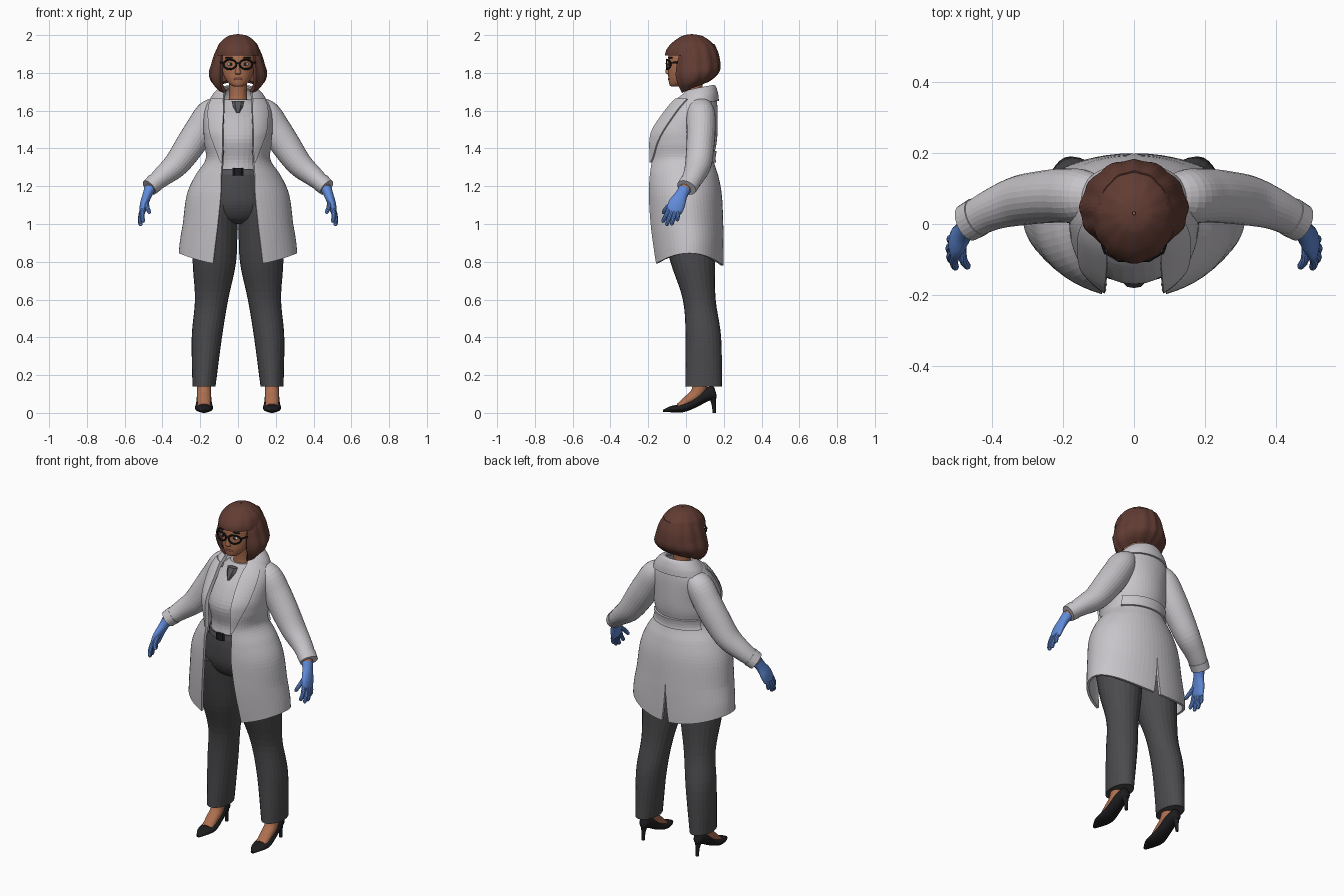
import bpy, bmesh, math
from mathutils import Vector

cube = bpy.data.objects.get("Cube")
if cube:
    bpy.data.objects.remove(cube, do_unlink=True)


def material(name, r, g, b):
    m = bpy.data.materials.new(name)
    m.use_nodes = True
    m.diffuse_color = (r, g, b, 1)
    bsdf = next(n for n in m.node_tree.nodes if n.type == 'BSDF_PRINCIPLED')
    bsdf.inputs["Base Color"].default_value = (r, g, b, 1)
    return m


HAIR = material("brown hair", .12, .045, .033)
SKIN = material("warm skin", .42, .16, .08)
COAT = material("coat white", .58, .56, .59)
SHIRT = material("shirt grey", .52, .5, .53)
PANTS = material("charcoal cloth", .07, .07, .075)
GLOVE = material("glove blue", .12, .26, .7)
BLACK = material("black", .012, .012, .014)
TRIM = material("trim grey", .1, .1, .11)
WHITE = material("eye white", .7, .68, .65)
LIPS = material("lips", .3, .09, .06)
parts = []


def finish(name, bm, mat, mirror=False, thick=0):
    bmesh.ops.recalc_face_normals(bm, faces=bm.faces)
    me = bpy.data.meshes.new(name)
    bm.to_mesh(me)
    bm.free()
    me.materials.append(mat)
    ob = bpy.data.objects.new(name, me)
    bpy.context.collection.objects.link(ob)
    if mirror:
        ob.modifiers.new("mirror", 'MIRROR')
    if thick:
        mod = ob.modifiers.new("cloth", 'SOLIDIFY')
        mod.thickness, mod.offset = thick, 0
    parts.append(ob)
    return ob


def resample(rows, k=6):
    """Smooth curve through rows of numbers."""
    out, last = [], len(rows) - 1
    for i in range(last):
        near = [rows[max(0, min(last, i + d))] for d in (-1, 0, 1, 2)]
        for s in range(k):
            u = s / k
            out.append([.5 * (2*b + (c-a)*u + (2*a-5*b+4*c-d)*u*u + (3*b-a-3*c+d)*u**3)
                        for a, b, c, d in zip(*near)])
    return out + [list(rows[last])]


def skin_grid(bm, grid, closed):
    n = len(grid[0])
    for r, s in zip(grid, grid[1:]):
        for j in range(n if closed else n - 1):
            k = (j + 1) % n
            bm.faces.new((r[j], r[k], s[k], s[j]))


def tube(name, rows, mat, ref=None, mirror=False, n=24, steps=5):
    """Loft of ellipses; row = x, y, z, radius, radius. No ref: level rings."""
    bm, grid = bmesh.new(), []
    rows = resample(rows, steps)
    for i, (x, y, z, ra, rb) in enumerate(rows):
        u, v = Vector((1, 0, 0)), Vector((0, 1, 0))
        if ref:
            t = Vector(rows[min(i + 1, len(rows) - 1)][:3]) - Vector(rows[max(i - 1, 0)][:3])
            u = Vector(ref).cross(t).normalized()
            v = t.cross(u).normalized()
        ring = [j * math.tau / n for j in range(n)]
        grid.append([bm.verts.new(Vector((x, y, z)) + u * ra * math.cos(a) + v * rb * math.sin(a))
                     for a in ring])
    skin_grid(bm, grid, True)
    bm.faces.new(grid[0])
    bm.faces.new(grid[-1])
    return finish(name, bm, mat, mirror)


def shell(name, rows, mat, span=None, off=0, lift=None, wave=0, thick=.014, n=28):
    """Mirrored wrap; row = z, width, centre y, front depth, back depth, opening, slit."""
    bm, grid = bmesh.new(), []
    for i, (z, rx, cy, rf, rb, gap, slit) in enumerate(rows):
        a0 = math.asin(min(1, max(0, gap) / rx))
        a1 = math.pi - math.asin(min(1, max(0, slit) / rx))
        if span:
            a0, a1 = span(i / (len(rows) - 1), a0, a1)
        line = []
        for j in range(n + 1):
            a = a0 + (a1 - a0) * j / n
            k = 1 + wave * math.cos(12 * a + 3 * z)
            depth = rf if math.cos(a) > 0 else rb
            line.append(bm.verts.new(((rx + off) * k * math.sin(a), cy - (depth + off) * k * math.cos(a),
                                      z + (lift(a, z) if lift else 0))))
        grid.append(line)
    skin_grid(bm, grid, False)
    return finish(name, bm, mat, True, thick)


def ball(name, loc, size, mat, mirror=False):
    bm = bmesh.new()
    bmesh.ops.create_uvsphere(bm, u_segments=16, v_segments=10, radius=1)
    for v in bm.verts:
        v.co = Vector(a * s + c for a, s, c in zip(v.co, size, loc))
    return finish(name, bm, mat, mirror)


X, Y = (1, 0, 0), (0, 1, 0)

# Trousers, belt and shirt
tube("trouser_leg", [(.18, .093, .14, .061, .097), (.165, .092, .4, .08, .094), (.14, .07, .6, .088, .087),
                     (.125, .035, .8, .115, .118), (.12, .01, 1, .117, .143), (.11, 0, 1.1, .11, .15)],
     PANTS, mirror=True)
tube("trouser_seat", [(0, 0, 1, .06, .06), (0, 0, 1.03, .14, .12), (0, 0, 1.1, .19, .158),
                      (0, -.005, 1.2, .175, .162), (0, -.01, 1.29, .135, .152)], PANTS, n=32)
tube("belt", [(0, -.01, 1.262, .15, .16), (0, -.01, 1.292, .146, .158)], TRIM, n=32, steps=1)
tube("belt_buckle", [(0, -.168, 1.258, .028, .012), (0, -.168, 1.296, .028, .012)], BLACK, n=8, steps=1)
tube("shirt", [(0, -.01, 1.28, .138, .153), (0, -.005, 1.34, .14, .148), (0, -.012, 1.45, .155, .157),
               (0, .005, 1.55, .15, .125), (0, .035, 1.62, .115, .085), (0, .045, 1.66, .07, .06)], SHIRT, n=32)
tube("neck_tie", [(0, -.05, 1.65, .034, .016), (0, -.066, 1.625, .028, .016), (0, -.09, 1.588, .008, .01)],
     TRIM, n=6, steps=1)

# Open coat with a rear slit and a dipping hem
coat_rows = resample([
    (1.71, .085, .07, .07, .075, .07, 0), (1.66, .14, .06, .12, .095, .075, 0),
    (1.6, .172, .04, .15, .12, .075, 0), (1.5, .175, 0, .182, .16, .08, 0),
    (1.43, .172, 0, .2, .155, .08, 0), (1.34, .165, 0, .2, .14, .08, 0),
    (1.25, .222, 0, .202, .165, .087, 0), (1.15, .265, 0, .202, .183, .09, 0),
    (1, .285, .01, .205, .18, .105, 0), (.87, .3, .02, .202, .172, .12, .01),
    (.78, .306, .02, .19, .172, .13, .022)])


def hem(a, z):
    return max(0, min(1, (1 - z) / .2)) * .065 * math.sin(a) ** 2


shell("coat_body", coat_rows, COAT, lift=hem)
shell("lapel", coat_rows[6:32], COAT, off=.012, thick=.01, n=10,
      span=lambda t, a, b: (a - .03, a + .02 + .58 * (1 - t ** 2)))
shell("back_half_belt", coat_rows[27:32], COAT, off=.01, n=14, span=lambda t, a, b: (2.1, math.pi))
shell("collar", resample([(1.725, .078, .06, .06, .075, .062, 0), (1.727, .098, .065, .08, .085, .066, 0),
                          (1.69, .133, .065, .11, .098, .075, 0), (1.652, .15, .065, .125, .102, .085, 0)]),
      COAT, lift=lambda a, z: -.015 * (1 + math.cos(a)))

# Sleeves
tube("sleeve", [(.09, .075, 1.645, .035, .05), (.145, .078, 1.59, .073, .075), (.2, .08, 1.5, .08, .076),
                (.255, .076, 1.415, .078, .074), (.325, .065, 1.318, .068, .07), (.4, .04, 1.252, .054, .058),
                (.468, .004, 1.195, .041, .05)], COAT, ref=Y, mirror=True, n=28)
tube("sleeve_cuff", [(.44, .02, 1.218, .05, .056), (.47, .003, 1.192, .046, .054)], COAT, ref=Y, mirror=True, steps=2)

# Wrists and gloved hands
tube("wrist", [(.445, .015, 1.22, .028, .03), (.476, -.015, 1.172, .024, .028)], SKIN, ref=Y, mirror=True)
tube("glove_palm", [(.466, -.006, 1.188, .03, .034), (.48, -.024, 1.155, .025, .033),
                    (.496, -.047, 1.11, .022, .044), (.505, -.062, 1.07, .017, .042),
                    (.507, -.066, 1.055, .008, .03)], GLOVE, ref=Y, mirror=True)
fingers = {"index": ((.502, -.09, 1.08), (.5, -.125, 1.008)), "middle": ((.506, -.075, 1.07), (.514, -.104, .99)),
           "ring": ((.507, -.056, 1.07), (.517, -.077, .993)), "little": ((.505, -.037, 1.08), (.514, -.047, 1.015)),
           "thumb": ((.485, -.05, 1.125), (.465, -.122, 1.055))}
for label, (base, tip) in fingers.items():
    base, tip = Vector(base), Vector(tip)
    bulge = Vector((.006, -.012 if label == "thumb" else 0, 0))
    rows = [(*(base.lerp(tip, f) + bulge * math.sin(f * math.pi)), r, r)
            for f, r in ((0, .013), (.5, .012), (.9, .01), (1, .003))]
    tube("glove_" + label, rows, GLOVE, ref=Y, mirror=True, n=10, steps=3)

# Feet and high heels
tube("foot", [(.18, -.035, .032, .02, .034), (.18, .01, .065, .027, .036), (.18, .06, .105, .036, .037),
              (.18, .085, .18, .042, .038)], SKIN, ref=X, mirror=True)
tube("shoe", [(.18, -.122, .01, .006, .01), (.18, -.075, .02, .017, .037), (.18, -.02, .026, .023, .048),
              (.18, .04, .05, .025, .042), (.18, .1, .09, .033, .037), (.18, .145, .108, .036, .026),
              (.18, .157, .112, .02, .01)], BLACK, ref=X, mirror=True)
tube("shoe_heel", [(.18, .135, .1, .026, .024), (.18, .146, .05, .012, .012), (.18, .15, 0, .009, .009)],
     BLACK, mirror=True, n=12)

# Head and face
tube("neck", [(0, .045, 1.6, .062, .058), (0, .04, 1.68, .047, .046), (0, .035, 1.78, .05, .055)], SKIN)
tube("head", [(0, -.058, 1.727, .015, .018), (0, -.046, 1.738, .042, .042), (0, -.018, 1.78, .073, .076),
              (0, .008, 1.84, .089, .103), (0, .02, 1.9, .09, .11), (0, .025, 1.96, .06, .07)], SKIN, n=32)
tube("nose", [(0, -.09, 1.85, .008, .008), (0, -.095, 1.815, .012, .013), (0, -.093, 1.798, .017, .014),
              (0, -.085, 1.79, .008, .006)], SKIN, n=12)
ball("mouth", (0, -.086, 1.768), (.026, .01, .008), LIPS)
ball("eye", (.038, -.081, 1.846), (.018, .009, .009), WHITE, True)
ball("iris", (.038, -.088, 1.846), (.008, .004, .008), BLACK, True)
ball("eyebrow", (.042, -.08, 1.88), (.028, .011, .005), BLACK, True)

# Glasses
bm, rings = bmesh.new(), []
for i in range(32):
    a = i * math.tau / 32
    c, s = math.cos(a), math.sin(a)
    rings.append([bm.verts.new((.043 + c * (.034 + .005 * math.cos(b)), -.102 + .02 * max(0, c) + .005 * math.sin(b),
                                1.845 + s * (.025 + .005 * math.cos(b))))
                  for b in (k * math.tau / 8 for k in range(8))])
skin_grid(bm, rings + rings[:1], True)
finish("glasses_rim", bm, BLACK, True)
tube("glasses_bridge", [(-.012, -.104, 1.85, .004, .004), (.012, -.104, 1.85, .004, .004)], BLACK, ref=Y, n=8)
tube("glasses_temple", [(.08, -.084, 1.853, .005, .004), (.094, -.04, 1.855, .005, .003),
                        (.096, .03, 1.855, .005, .003)], BLACK, ref=X, mirror=True, n=8)

# Bobbed hair with a fringe
shell("hair_crown", resample([(2, .004, .03, .004, .004, 0, 0), (1.99, .05, .03, .05, .055, 0, 0),
                              (1.955, .092, .03, .1, .105, 0, 0), (1.92, .108, .03, .128, .125, 0, 0),
                              (1.892, .113, .03, .135, .13, 0, 0)]), HAIR, wave=.012, thick=.01)
shell("hair_bob", resample([(1.95, .088, .04, .07, .1, .06, 0), (1.9, .114, .04, .1, .122, .082, 0),
                            (1.84, .132, .04, .11, .132, .086, 0), (1.78, .143, .04, .11, .128, .088, 0),
                            (1.73, .132, .035, .09, .11, .085, 0), (1.69, .1, .03, .065, .085, .068, 0)]),
      HAIR, wave=.02, thick=.018, lift=lambda a, z: max(0, (1.85 - z) / .16) * .035 * (1 - math.cos(a)))

# Smooth shading with crisp edges
for ob in bpy.context.view_layer.objects:
    ob.select_set(ob in parts)
bpy.context.view_layer.objects.active = parts[0]
bpy.ops.object.shade_smooth_by_angle(angle=math.radians(45))
